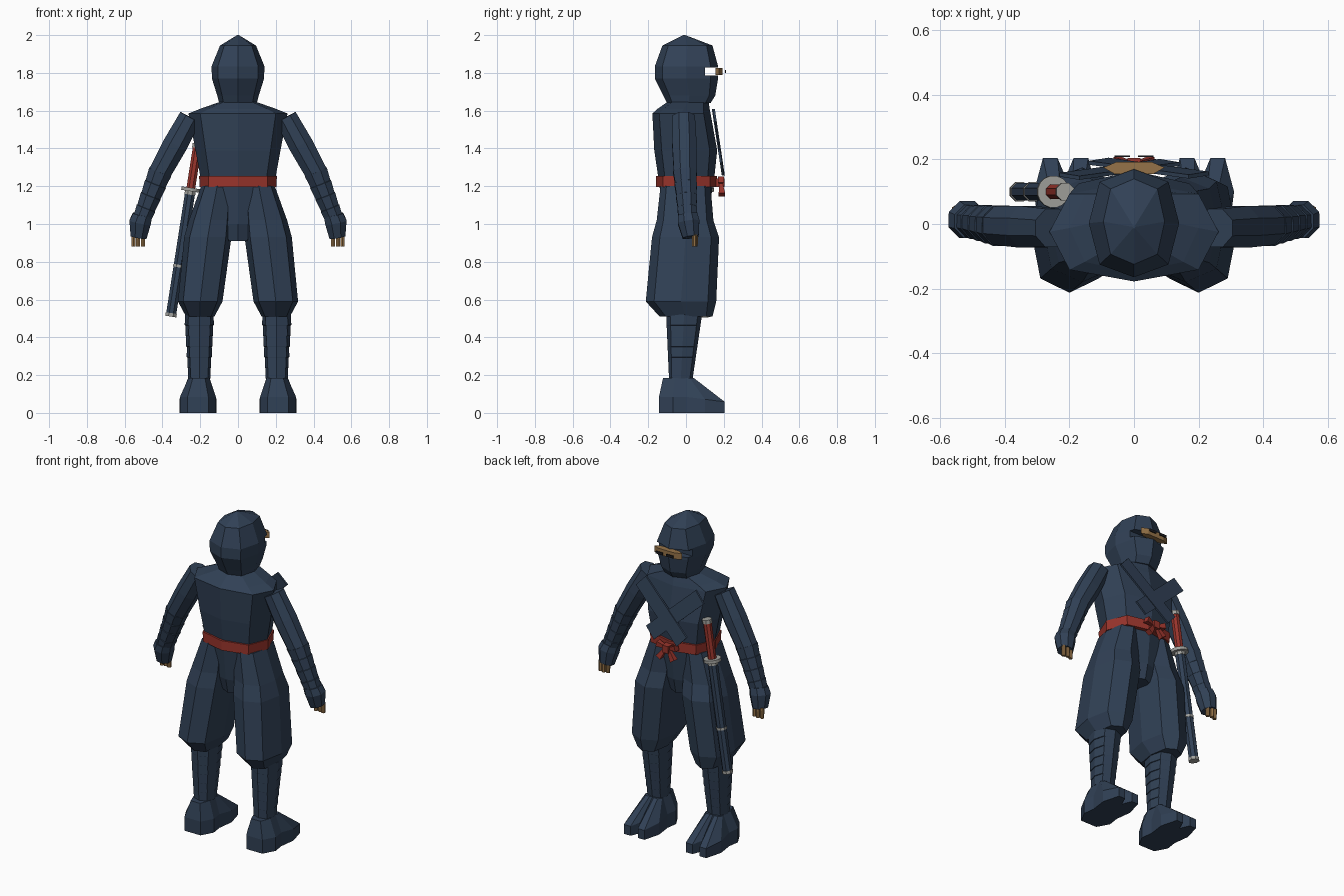
import bpy, bmesh, math
from mathutils import Vector

if "Cube" in bpy.data.objects:
    bpy.data.objects.remove(bpy.data.objects["Cube"])


def material(name, rgb):
    m = bpy.data.materials.new(name)
    m.diffuse_color = (*rgb, 1)
    m.use_nodes = True
    m.node_tree.nodes["Principled BSDF"].inputs["Base Color"].default_value = m.diffuse_color
    return m


NAVY = material("navy_cloth", (0.03, 0.052, 0.092))
RED = material("red_cloth", (0.32, 0.035, 0.025))
SKIN = material("skin", (0.30, 0.17, 0.065))
STEEL = material("grey_metal", (0.36, 0.36, 0.34))
DARK = material("dark_eye", (0.012, 0.012, 0.015))


def skin(name, rings, mat):
    """Join equal-length rings of points into a closed flat-shaded solid."""
    bm = bmesh.new()
    vs = [[bm.verts.new(p) for p in r] for r in rings]
    n = len(rings[0])
    for a, b in zip(vs, vs[1:]):
        for i in range(n):
            j = (i + 1) % n
            bm.faces.new((a[i], a[j], b[j], b[i]))
    bm.faces.new(vs[0][::-1])
    bm.faces.new(vs[-1])
    bmesh.ops.recalc_face_normals(bm, faces=bm.faces)
    me = bpy.data.meshes.new(name)
    bm.to_mesh(me)
    bm.free()
    me.materials.append(mat)
    ob = bpy.data.objects.new(name, me)
    bpy.context.collection.objects.link(ob)
    return ob


def ring(z, cx, rx, back, front, n=8, sq=1.08):
    """Level ring; sq pushes the diagonal corners outward."""
    cy, ry = (front + back) / 2, (front - back) / 2
    pts = []
    for i in range(n):
        a = 2 * math.pi * i / n
        k = sq if i % 2 else 1
        pts.append((cx + rx * k * math.cos(a), cy + ry * k * math.sin(a), z))
    return pts


def tube(name, stops, mat, n=8):
    """Tube through (point, radius) stops, square to the whole run."""
    d = (Vector(stops[-1][0]) - Vector(stops[0][0])).normalized()
    u = d.cross(Vector((0, 1, 0))).normalized()
    v = d.cross(u)
    rings = []
    for p, r in stops:
        rings.append([Vector(p) + r * (math.cos(a) * u + math.sin(a) * v)
                      for a in (2 * math.pi * (i + .5) / n for i in range(n))])
    return skin(name, rings, mat)


def prism(name, outline, z0, z1, mat):
    return skin(name, [[(x, y, z) for x, y in outline] for z in (z0, z1)], mat)


def mix(a, b, t):
    return Vector(a).lerp(Vector(b), t)


# hood with an eye slit
hood = skin("hood", [ring(1.64, 0, .10, -.10, .13), ring(1.68, 0, .11, -.12, .155),
                     ring(1.77, 0, .138, -.165, .17), ring(1.835, 0, .14, -.165, .17),
                     ring(1.945, 0, .095, -.125, .14), ring(2.0, 0, .004, -.014, -.004)], NAVY)
slit = prism("slit_cutter", [(-.3, .10), (.3, .10), (.3, .3), (-.3, .3)], 1.787, 1.829, NAVY)
slit.hide_render = True
slit.hide_set(True)
cut = hood.modifiers.new("eye_slit", "BOOLEAN")
cut.object = slit
cut.operation = "DIFFERENCE"
cut.solver = "EXACT"

# strip of face and eyes
prism("face_strip", [(-.095, .175), (-.06, .155), (.06, .155), (.095, .175),
                     (.055, .192), (-.055, .192)], 1.788, 1.826, SKIN)
for s in (-1, 1):
    prism("eye", [(s * .012, .207), (s * .06, .207), (s * .06, .212), (s * .012, .212)],
          1.80, 1.815, DARK)

# jacket, belt and hips
skin("jacket", [ring(1.20, 0, .19, -.14, .145), ring(1.39, 0, .225, -.168, .165),
                ring(1.585, 0, .262, -.178, .13), ring(1.61, 0, .20, -.15, .125),
                ring(1.645, 0, .10, -.10, .12)], NAVY)
skin("belt", [ring(1.195, 0, .203, -.16, .165), ring(1.255, 0, .206, -.16, .165)], RED)
skin("hips", [ring(.91, 0, .06, -.10, .10), ring(1.0, 0, .13, -.12, .12),
              ring(1.20, 0, .19, -.14, .14)], NAVY)

# crossed lapels lying on the sloping chest
for s in (-1, 1):
    a, b = Vector((s * .20, 1.575)), Vector((-s * .11, 1.29))
    side = Vector((-(b - a).y, (b - a).x)).normalized() * .045
    corners = [a + side, a - side, b - side, b + side]
    off = .004 if s > 0 else 0
    skin("lapel", [[(c.x, .135 + (1.62 - c.y) * .15 + off + t, c.y) for c in corners]
                   for t in (0, .012)], NAVY)

# belt knot and its loops and tails
prism("belt_knot", [(-.025, .16), (.025, .16), (.02, .205), (-.02, .205)], 1.195, 1.24, RED)
for s in (-1, 1):
    tube("knot_loop", [((s * .01, .18, 1.22), .01), ((s * .065, .185, 1.235), .024)], RED, 4)
    tube("knot_tail", [((s * .01, .185, 1.215), .012), ((s * .05, .19, 1.155), .024)], RED, 4)

for s in (-1, 1):
    # baggy trouser leg
    skin("trouser_leg", [ring(1.20, s * .11, .085, -.135, .13),
                         ring(1.02, s * .145, .115, -.155, .145),
                         ring(.93, s * .16, .125, -.18, .175),
                         ring(.59, s * .20, .118, -.213, .16),
                         ring(.51, s * .20, .075, -.14, .14)], NAVY)
    # wrapped shin in overlapping bands
    wraps = []
    for i in range(6):
        for t, k in ((i / 6, 1.0), ((i + .97) / 6, 1.06)):
            z = .52 - .34 * t
            wraps.append(ring(z, s * .205, (.076 - .02 * t) * k,
                              -.105 + .015 * t, .085 - .05 * t))
    skin("shin_wrap", wraps, NAVY)
    # split-toe shoe
    half = [(.025, .205), (.07, .205), (.098, .10), (.085, 0), (.095, -.07), (.055, -.143)]
    sole = [(0, .145)] + half + [(-x, y) for x, y in half[::-1]]
    rim = [(s * .212 + x, y, .085 - max(y, 0) * .13) for x, y in sole]
    top = [(s * .207 + x * .58, y * (.2 if y > 0 else .85), .185) for x, y in sole]
    skin("shoe", [[(s * .212 + x, y, 0) for x, y in sole], rim, top], NAVY)

    # upper arm, banded forearm, glove and fingertips
    shoulder, elbow = (s * .253, -.012, 1.565), (s * .412, -.005, 1.275)
    wrist = (s * .512, .01, 1.02)
    tube("upper_arm", [(shoulder, .064), (mix(shoulder, elbow, .5), .07),
                       (mix(shoulder, elbow, 1.05), .064)], NAVY)
    bands = []
    for i in range(4):
        for t, k in ((i / 4, 1.06), ((i + .97) / 4, 1.0)):
            bands.append((mix(elbow, wrist, t), (.064 - .014 * t) * k))
    tube("forearm_wrap", bands, NAVY)
    tube("glove", [((s * .505, .008, 1.05), .056), ((s * .518, .014, 1.01), .062),
                   ((s * .526, .025, .93), .046)], NAVY, 8)
    for x, y in ((.503, .045), (.529, .05), (.553, .045)):
        tube("finger", [((s * x, y, .945), .013), ((s * x, y, .88), .012)], SKIN, 6)

# sheathed sword hung on the hip
HILT, TIP = (-.213, .10, 1.425), (-.356, .10, .51)


def on_sword(name, a, b, r, mat, n=8):
    tube(name, [(mix(HILT, TIP, a), r), (mix(HILT, TIP, b), r)], mat, n)


on_sword("sword_grip", .01, .26, .025, RED)
on_sword("pommel", 0, .025, .029, STEEL)
on_sword("sword_guard", .255, .275, .05, STEEL, 16)
on_sword("guard_collar", .275, .295, .031, STEEL)
on_sword("scabbard", .29, .99, .029, NAVY)
on_sword("scabbard_ring", .70, .715, .032, STEEL)
on_sword("scabbard_tip", .98, 1.0, .032, STEEL)
